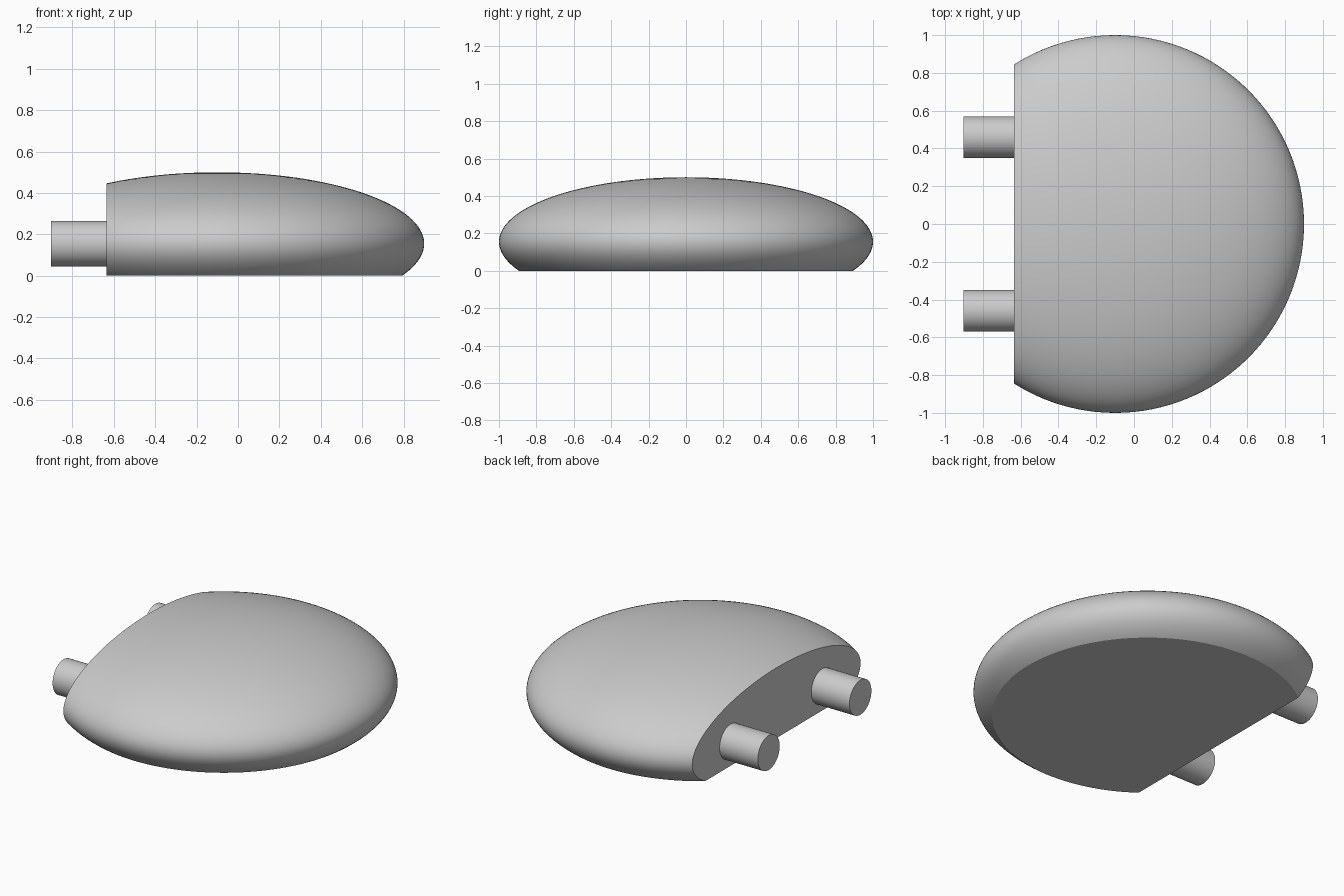
import bpy, bmesh, math
from mathutils import Matrix, Vector

cube = bpy.data.objects.get("Cube")
if cube:
    bpy.data.objects.remove(cube, do_unlink=True)

CUT_X, MID_Z = -0.635, 0.155

grey = bpy.data.materials.new("light grey")
grey.use_nodes = True
colour = (0.6, 0.6, 0.6, 1)
grey.diffuse_color = colour
grey.node_tree.nodes["Principled BSDF"].inputs["Base Color"].default_value = colour


def finish(name, bm):
    mesh = bpy.data.meshes.new(name)
    bm.to_mesh(mesh)
    bm.free()
    mesh.materials.append(grey)
    obj = bpy.data.objects.new(name, mesh)
    bpy.context.collection.objects.link(obj)
    bpy.ops.object.select_all(action='DESELECT')
    obj.select_set(True)
    bpy.context.view_layer.objects.active = obj
    bpy.ops.object.shade_smooth_by_angle(angle=math.radians(30))
    return obj


def slice_flat(bm, point, normal):
    # Trim the side the normal points to and cap the opening
    geom = bm.verts[:] + bm.edges[:] + bm.faces[:]
    cut = bmesh.ops.bisect_plane(bm, geom=geom, plane_co=point, plane_no=normal,
                                 clear_outer=True)
    rim = [e for e in cut["geom_cut"] if isinstance(e, bmesh.types.BMEdge)]
    bmesh.ops.edgeloop_fill(bm, edges=rim)


# Domed body: flattened sphere with a flat base and a flat side
bm = bmesh.new()
shape = Matrix.Translation((-0.1, 0, MID_Z)) @ Matrix.Diagonal((1, 1, 0.345, 1))
bmesh.ops.create_uvsphere(bm, u_segments=128, v_segments=64, radius=1, matrix=shape)
slice_flat(bm, Vector((0, 0, 0)), Vector((0, 0, -1)))
slice_flat(bm, Vector((CUT_X, 0, 0)), Vector((-1, 0, 0)))
bmesh.ops.recalc_face_normals(bm, faces=bm.faces[:])
finish("domed_body", bm)

# Two round pegs standing out of the flat side
peg_end, peg_root = -0.903, CUT_X + 0.01
for name, y in (("front_peg", -0.46), ("back_peg", 0.46)):
    bm = bmesh.new()
    place = (Matrix.Translation(((peg_end + peg_root) / 2, y, MID_Z))
             @ Matrix.Rotation(math.pi / 2, 4, 'Y'))
    bmesh.ops.create_cone(bm, cap_ends=True, segments=64, radius1=0.11, radius2=0.11,
                          depth=peg_root - peg_end, matrix=place)
    finish(name, bm)
